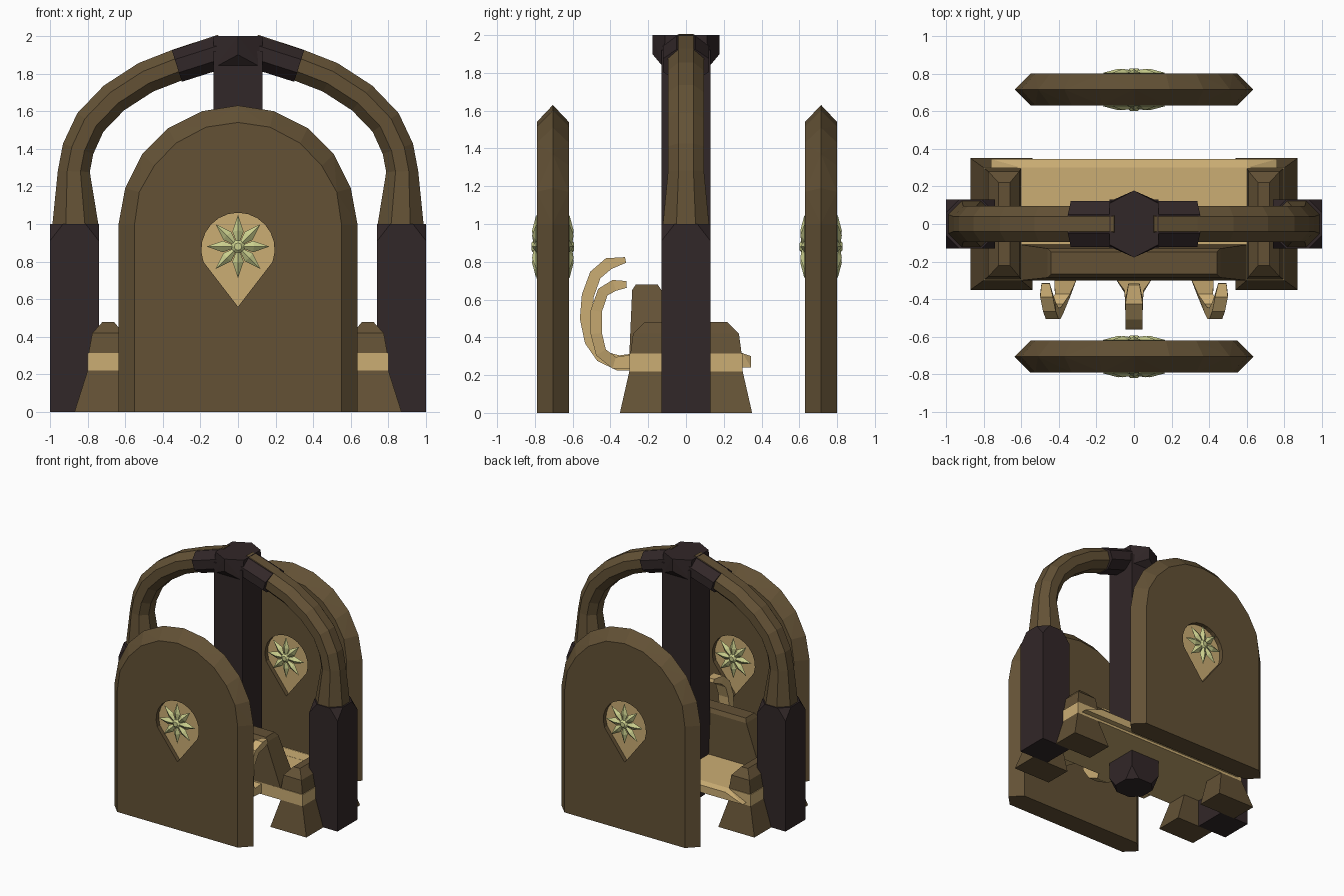
import bpy, bmesh, math
from mathutils import Vector

if "Cube" in bpy.data.objects:
    bpy.data.objects.remove(bpy.data.objects["Cube"])


def mat(name, col):
    m = bpy.data.materials.new(name)
    m.diffuse_color = (*col, 1)
    m.use_nodes = True
    m.node_tree.nodes["Principled BSDF"].inputs["Base Color"].default_value = m.diffuse_color
    return m


BROWN = mat("brown wood", (0.125, 0.083, 0.036))
DARK = mat("dark wood", (0.031, 0.020, 0.021))
TAN = mat("pale tan wood", (0.60, 0.42, 0.175))
GREEN = mat("pale green", (0.60, 0.63, 0.27))


def finish(bm, name, material):
    bmesh.ops.recalc_face_normals(bm, faces=bm.faces)
    me = bpy.data.meshes.new(name)
    bm.to_mesh(me)
    bm.free()
    ob = bpy.data.objects.new(name, me)
    me.materials.append(material)
    bpy.context.collection.objects.link(ob)
    return ob


def hull(name, pts, material):
    bm = bmesh.new()
    for p in pts:
        bm.verts.new(p)
    r = bmesh.ops.convex_hull(bm, input=bm.verts)
    junk = [g for g in r["geom_interior"] if isinstance(g, bmesh.types.BMVert)]
    bmesh.ops.delete(bm, geom=junk, context='VERTS')
    bmesh.ops.dissolve_limit(bm, angle_limit=0.01, verts=bm.verts, edges=bm.edges)
    return finish(bm, name, material)


def rect(x0, x1, y0, y1, z):
    return [(x, y, z) for x in (x0, x1) for y in (y0, y1)]


def cut_square(cx, cy, r, c, z):
    return [(cx + sx * a, cy + sy * b, z) for sx in (-1, 1) for sy in (-1, 1)
            for a, b in ((r, c), (c, r))]


def sweep(name, pts, radii, side, n, material):
    """Tube along pts; radii = (half width along side, half thickness)."""
    bm = bmesh.new()
    side = Vector(side)
    pts = [Vector(p) for p in pts]
    k = 1 / math.cos(math.pi / n)
    rings = []
    for i, p in enumerate(pts):
        t = (pts[min(i + 1, len(pts) - 1)] - pts[max(i - 1, 0)]).normalized()
        nrm = t.cross(side).normalized()
        w, h = radii[i]
        ring = []
        for j in range(n):
            a = 2 * math.pi * (j + 0.5) / n
            ring.append(bm.verts.new(p + side * math.cos(a) * w * k + nrm * math.sin(a) * h * k))
        rings.append(ring)
    for a, b in zip(rings, rings[1:]):
        for j in range(n):
            bm.faces.new((a[j], a[(j + 1) % n], b[(j + 1) % n], b[j]))
    bm.faces.new(rings[0])
    bm.faces.new(rings[-1])
    return finish(bm, name, material)


# arched side panels with ridged rim, teardrop recess and eight-petal flower
outer = [(.635, 0), (.635, 1.0), (.60, 1.19), (.51, 1.37), (.37, 1.51), (.19, 1.60), (0, 1.63)]
inner = [(.55, 0), (.55, 1.0), (.525, 1.17), (.445, 1.31), (.33, 1.43), (.17, 1.515), (0, 1.54)]
drop = [(0, 0.56)] + [(.195 * math.cos(a), .865 + .195 * math.sin(a))
                      for a in (math.radians(-20 + 220 * i / 14) for i in range(15))]
for label, cy in (("front", -0.705), ("back", 0.715)):
    pts = [(s * x, cy, z) for x, z in outer for s in (-1, 1)]
    pts += [(s * x, cy + d, z) for x, z in inner for s in (-1, 1) for d in (-.085, .085)]
    panel = hull(label + "_panel", pts, BROWN)
    cutter = hull(label + "_recess_cutter",
                  [(x, cy + d, z) for x, z in drop for d in (-.2, .2)], BROWN)
    cutter.hide_render = True
    cutter.hide_viewport = True
    cutter.display_type = 'WIRE'
    b = panel.modifiers.new("recess", 'BOOLEAN')
    b.operation = 'DIFFERENCE'
    b.solver = 'EXACT'
    b.object = cutter
    hull(label + "_emblem_plate", [(x, cy + d, z) for x, z in drop for d in (-.05, .05)], TAN)
    for s in (-1, 1):
        bm = bmesh.new()
        for i in range(8):
            a = i * math.pi / 4
            ca, sa = math.cos(a), math.sin(a)

            def P(r, w, d):
                return bm.verts.new((r * ca - w * sa, cy + s * d, .88 + r * sa + w * ca))
            c, tip, top, low = P(0, 0, .10), P(.168, 0, .088), P(.085, 0, .11), P(.08, 0, .06)
            l, r = P(.08, .03, .088), P(.08, -.03, .088)
            for x, y in ((c, l), (l, tip), (tip, r), (r, c)):
                bm.faces.new((x, y, top))
                bm.faces.new((y, x, low))
        finish(bm, label + "_flower", GREEN)
        hull(label + "_flower_centre",
             [(q * math.cos(a), cy + s * d, .88 + q * math.sin(a))
              for q, d in ((.04, .05), (.04, .095), (.02, .113))
              for a in (j * math.pi / 4 for j in range(8))], GREEN)

# central column with cut corners at the foot, and hexagonal cap
hull("centre_column", cut_square(0, 0, .13, .06, 0) + rect(-.13, .13, -.13, .13, .09)
     + rect(-.13, .13, -.13, .13, 1.92), DARK)
hexa = [(0, .178), (.13, .11), (.13, -.11), (0, -.178), (-.13, -.11), (-.13, .11)]
hull("column_cap", [(x, y, z) for x, y in hexa for z in (1.9, 2.0)]
     + rect(-.13, .13, -.12, .12, 1.83), DARK)

arch = [(.865, .93), (.865, 1.0), (.873, 1.28), (.85, 1.40), (.785, 1.54), (.66, 1.67),
        (.49, 1.78), (.31, 1.85), (.08, 1.925)]
arch_r = [(.122, .122)] * 2 + [(.095, .085)] * 7
cap_z = .31
for s, lab in ((-1, "left"), (1, "right")):
    def X(pts):
        return [(s * x, y, z) for x, y, z in pts]
    # side post, bent arch and collar
    hull(lab + "_post", X(rect(.74, 1.0, -.13, .13, 0) + rect(.74, 1.0, -.13, .13, .91)
                          + cut_square(.87, 0, .13, .06, 1.0)), DARK)
    sweep(lab + "_arch", X([(x, 0, z) for x, z in arch]), arch_r, (0, 1, 0), 8, BROWN)
    sweep(lab + "_collar", X([(.325, 0, 1.84), (.09, 0, 1.915)]), [(.122, .088)] * 2,
          (0, 1, 0), 8, DARK)
    # tapered feet, end cap on the bench
    for t, end in ((-1, "front"), (1, "back")):
        hull(lab + "_" + end + "_foot", X(rect(.54, .87, t * .13, t * .35, 0)
                                          + rect(.60, .80, t * .13, t * .30, .22)), BROWN)
    hull(lab + "_bench_end", X(rect(.60, .795, -.295, .295, cap_z) + rect(.61, .775, -.28, .28, .42)
                               + rect(.66, .72, -.22, .22, .48)), BROWN)
    # outer hook, leaning sideways towards its tip
    hook = [(.36, -.27, .27), (.38, -.38, .265), (.41, -.45, .32), (.425, -.475, .42),
            (.435, -.475, .54), (.45, -.44, .64), (.465, -.38, .675), (.47, -.315, .68)]
    sweep(lab + "_hook", X(hook), [(.065, .04), (.04, .032)] + [(.034, .03)] * 5 + [(.022, .018)],
          (1, 0, 0), 4, TAN)

# bench slab, seat edge and front backrest
hull("bench_slab", rect(-.80, .80, -.30, .30, .22) + rect(-.80, .80, -.30, .30, .315), TAN)
hull("seat_edge", rect(-.76, .76, .2, .345, .24) + rect(-.6, .6, .2, .345, .30)
     + rect(-.6, .6, .2, .3, .316), TAN)
hull("backrest", rect(-.60, .60, -.30, -.11, .31) + rect(-.46, .46, -.285, -.13, .65)
     + rect(-.44, .44, -.265, -.15, .68), BROWN)

# tall centre hook
mid = [(-.27, .27), (-.36, .265), (-.45, .30), (-.505, .38), (-.53, .50), (-.52, .62),
       (-.48, .73), (-.41, .79), (-.32, .81)]
sweep("centre_hook", [(0, y, z) for y, z in mid],
      [(.11, .045), (.05, .04)] + [(.046, .032)] * 6 + [(.03, .015)], (1, 0, 0), 4, TAN)
